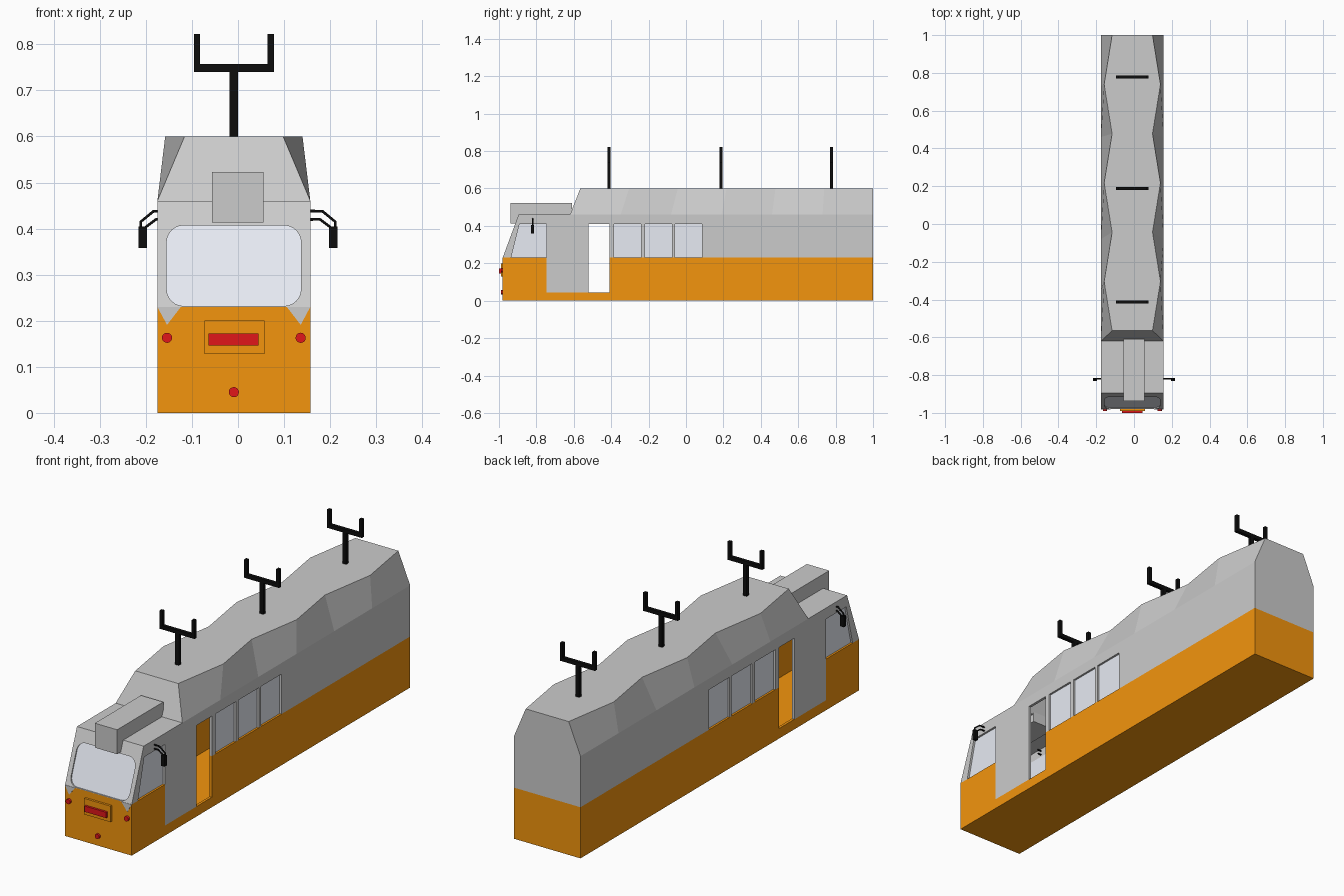
import bpy, bmesh, math
from mathutils import Vector

if "Cube" in bpy.data.objects:
    bpy.data.objects.remove(bpy.data.objects["Cube"])

C, W = -0.009, 0.166            # body centre line and half width
T = 0.012                       # wall thickness
SLOPE = 0.085 / 0.23            # lean of the front above the belt line


def material(name, rgb):
    m = bpy.data.materials.new(name)
    m.diffuse_color = (*rgb, 1)
    m.use_nodes = True
    m.node_tree.nodes["Principled BSDF"].inputs["Base Color"].default_value = m.diffuse_color
    return m


ORANGE = material("orange_paint", (0.9, 0.3, 0.004))
GLASS = material("glass", (0.8, 0.83, 0.9))
RED = material("red_lamp", (0.75, 0.008, 0.01))
BLACK = material("black_metal", (0.004, 0.004, 0.004))


def to_object(bm, name, mats):
    me = bpy.data.meshes.new(name)
    bmesh.ops.recalc_face_normals(bm, faces=bm.faces)
    bm.to_mesh(me)
    bm.free()
    for m in mats:
        me.materials.append(m)
    ob = bpy.data.objects.new(name, me)
    bpy.context.collection.objects.link(ob)
    return ob


def prism(name, pts, a, b, axis, mat=None, lean=0.0):
    """Extrude a 2D outline from a to b along axis x (pts = y,z) or y (pts = x,z)."""
    bm = bmesh.new()

    def place(p, d):
        if axis == "x":
            return (d, p[0], p[1])
        return (p[0], d + lean * (p[1] - 0.23), p[1])
    lo = [bm.verts.new(place(p, a)) for p in pts]
    hi = [bm.verts.new(place(p, b)) for p in pts]
    bm.faces.new(lo)
    bm.faces.new(hi[::-1])
    for i in range(len(pts)):
        j = (i + 1) % len(pts)
        bm.faces.new((lo[i], lo[j], hi[j], hi[i]))
    return to_object(bm, name, [mat] if mat else [])


def rect(x0, x1, z0, z1):
    return [(x0, z0), (x1, z0), (x1, z1), (x0, z1)]


def round_rect(x0, x1, z0, z1, r, n=6):
    pts = []
    for k, (x, z) in enumerate([(x1 - r, z1 - r), (x0 + r, z1 - r), (x0 + r, z0 + r), (x1 - r, z0 + r)]):
        for i in range(n + 1):
            t = math.pi / 2 * (k + i / n)
            pts.append((x + r * math.cos(t), z + r * math.sin(t)))
    return pts


# Body shell: side outline plus a roof with zigzag edges
bm = bmesh.new()
N = 6
roof_low = [(-0.62 + 1.62 * i / N, 0.46) for i in range(N + 1)]
outline = [(-0.895, 0.46), (-0.98, 0.23), (-0.98, 0), (1, 0)] + roof_low[::-1]
sides, tops = [], []
for s in (-1, 1):
    sides.append([bm.verts.new((C + s * W, y, z)) for y, z in outline])
    tops.append([bm.verts.new((C + s * (0.107 if i % 2 == 0 else 0.149), -0.565 + 1.565 * i / N, 0.6))
                 for i in range(N + 1)])
L, R = sides
for ring in sides:
    bm.faces.new(ring)
for i in (0, 1, 2):                                   # front and floor
    bm.faces.new((L[i], L[i + 1], R[i + 1], R[i]))
bm.faces.new((L[-1], L[0], R[0], R[-1]))              # cab ceiling
lows = [ring[4:][::-1] for ring in sides]
for low, top in zip(lows, tops):                      # roof flanks
    for i in range(N):
        bm.faces.new((low[i], low[i + 1], top[i + 1], top[i]))
for i in range(N):                                    # roof top
    bm.faces.new((tops[0][i], tops[0][i + 1], tops[1][i + 1], tops[1][i]))
bm.faces.new((lows[0][0], lows[1][0], tops[1][0], tops[0][0]))
bm.faces.new((lows[0][N], lows[1][N], tops[1][N], tops[0][N]))
bm.faces.new((L[3], R[3], lows[1][N], lows[0][N]))    # rear wall
bmesh.ops.recalc_face_normals(bm, faces=bm.faces)


def is_side(f):
    return abs(f.normal.x) > 0.99


def cut(co, no, only_sides=True):
    bm.normal_update()
    faces = [f for f in bm.faces if is_side(f) or not only_sides]
    geom = set(faces)
    for f in faces:
        geom.update(f.edges)
        geom.update(f.verts)
    bmesh.ops.bisect_plane(bm, geom=list(geom), dist=1e-5, plane_co=co, plane_no=no)


# Belt line, door, window and cab window openings
DOOR = (-0.52, -0.41)
WINDOWS = [(-0.385, -0.24), (-0.22, -0.075), (-0.06, 0.085)]
CAB = [(-0.935, 0.23), (-0.745, 0.23), (-0.745, 0.41), (-0.89, 0.41)]
cut((0, 0, 0.23), (0, 0, 1), False)
for z in (0.045, 0.41):
    cut((0, 0, z), (0, 0, 1))
for y in [-0.745, *DOOR] + [v for w in WINDOWS for v in w]:
    cut((0, y, 0), (0, 1, 0))
cut((0, -0.935, 0.23), Vector((0, 0.18, -0.045)).normalized())
bm.normal_update()
holes = []
for f in bm.faces:
    c = f.calc_center_median()
    side = is_side(f)
    panel = side and -0.745 < c.y < -0.52 and c.z > 0.045
    f.material_index = 1 if c.z < 0.2299 and not panel else 0
    if side and c.z < 0.41:
        door = DOOR[0] < c.y < DOOR[1] and c.z > 0.045
        win = c.z > 0.23 and any(a < c.y < b for a, b in WINDOWS)
        cab = c.z > 0.23 and -0.935 + 0.25 * (c.z - 0.23) < c.y < -0.745
        if door or win or cab:
            holes.append(f)
bmesh.ops.delete(bm, geom=holes, context="FACES")
body = to_object(bm, "body_shell", [None, ORANGE])
sol = body.modifiers.new("walls", "SOLIDIFY")
sol.thickness, sol.offset, sol.use_even_offset = T, -1, True

# Windscreen opening and pane
screen = round_rect(C - 0.146, C + 0.146, 0.232, 0.407, 0.037)
cutter = prism("windscreen_cutter", screen, -1.03, -0.94, "y", lean=SLOPE)
cutter.hide_render = True
cutter.hide_viewport = True
cutter.display_type = "WIRE"
boo = body.modifiers.new("windscreen_opening", "BOOLEAN")
boo.object, boo.operation, boo.solver = cutter, "DIFFERENCE", "EXACT"
prism("windscreen", screen, -0.974, -0.971, "y", GLASS, SLOPE)

# Side panes
for s, tag in ((-1, "left"), (1, "right")):
    a, b = C + s * (W - T), C + s * (W - T + 0.003)
    prism("cab_window_" + tag, CAB, a, b, "x", GLASS)
    for i, (y0, y1) in enumerate(WINDOWS):
        prism(f"side_window_{tag}_{i + 1}", rect(y0, y1, 0.23, 0.41), a, b, "x", GLASS)

    # Grey corner points under the windscreen, upper lamps
    tri = [(C + s * W, 0.23), (C + s * 0.145, 0.191), (C + s * 0.115, 0.23)]
    prism("corner_point_" + tag, tri, -0.9815, -0.975, "y")


def lamp(name, x, z):
    pts = [(x + 0.011 * math.cos(t * math.pi / 10), z + 0.011 * math.sin(t * math.pi / 10)) for t in range(20)]
    prism(name, pts, -0.99, -0.975, "y", RED)


lamp("lamp_left", C - 0.145, 0.163)
lamp("lamp_right", C + 0.145, 0.163)
lamp("lamp_low", C, 0.045)

# Front plate with a plain raised strip, and roof box
prism("front_plate", rect(-0.073, 0.058, 0.128, 0.2), -0.99, -0.975, "y", ORANGE)
prism("plate_strip", rect(-0.064, 0.044, 0.146, 0.172), -1.0, -0.985, "y", RED)
prism("roof_box", rect(-0.056, 0.055, 0.413, 0.523), -0.938, -0.61, "y")

# Current collectors
fork = [(-0.009, 0.59), (0.009, 0.59), (0.009, 0.74), (0.087, 0.74), (0.087, 0.822), (0.073, 0.822),
        (0.073, 0.757), (-0.073, 0.757), (-0.073, 0.822), (-0.087, 0.822), (-0.087, 0.74), (-0.009, 0.74)]
for i, y in enumerate((-0.413, 0.188, 0.777)):
    prism(f"current_collector_{i + 1}", [(C + x, z) for x, z in fork], y - 0.008, y + 0.008, "y", BLACK)

# Wing mirrors, each on two bent rods
RODS = [[(0.145, 0.438), (0.183, 0.438), (0.211, 0.415), (0.211, 0.4)],
        [(0.145, 0.42), (0.178, 0.42), (0.202, 0.402), (0.202, 0.395)]]
for s, tag in ((-1, "left"), (1, "right")):
    x0, x1 = sorted((s * 0.197, s * 0.216))
    prism("mirror_" + tag, rect(x0, x1, 0.358, 0.405), -0.83, -0.814, "y", BLACK)
    cu = bpy.data.curves.new("mirror_arm_" + tag, "CURVE")
    cu.dimensions, cu.bevel_depth, cu.bevel_resolution, cu.use_fill_caps = "3D", 0.0035, 1, True
    for rod in RODS:
        sp = cu.splines.new("POLY")
        sp.points.add(len(rod) - 1)
        for p, (x, z) in zip(sp.points, rod):
            p.co = (s * x, -0.82, z, 1)
    cu.materials.append(BLACK)
    bpy.context.collection.objects.link(bpy.data.objects.new("mirror_arm_" + tag, cu))
